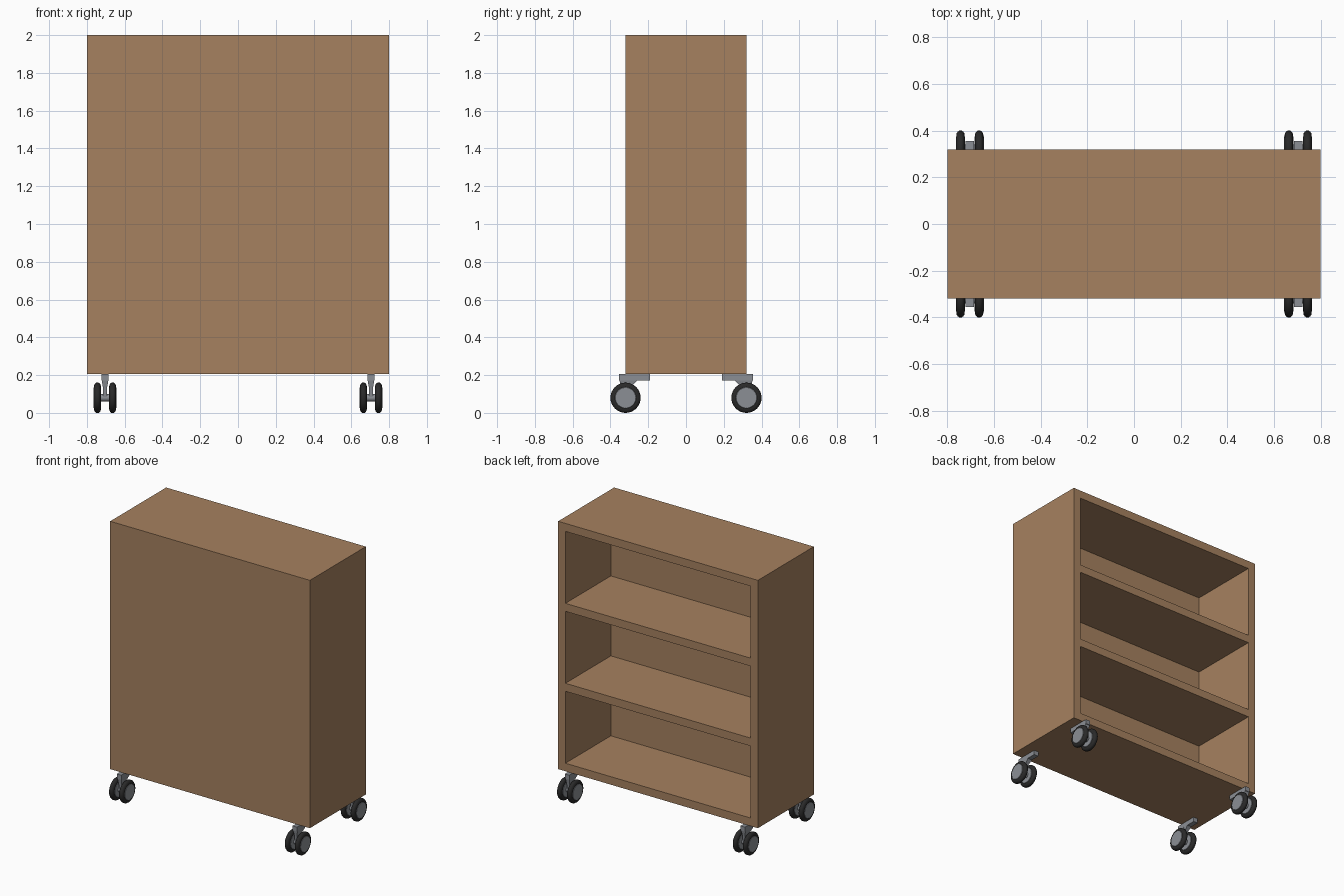
import bpy, bmesh, math
from mathutils import Matrix, Vector

if "Cube" in bpy.data.objects:
    bpy.data.objects.remove(bpy.data.objects["Cube"])


def material(name, rgb):
    m = bpy.data.materials.new(name)
    m.diffuse_color = (*rgb, 1)
    m.use_nodes = True
    m.node_tree.nodes["Principled BSDF"].inputs["Base Color"].default_value = m.diffuse_color
    return m


WOOD = material("brown wood", (0.38, 0.22, 0.115))
METAL = material("grey metal", (0.26, 0.275, 0.30))
RUBBER = material("black rubber", (0.022, 0.022, 0.022))


def finish(name, bm, mat, mirrored=True, smooth=False):
    """Turn a bmesh into an object, optionally mirrored to all four corners."""
    bmesh.ops.recalc_face_normals(bm, faces=bm.faces)
    me = bpy.data.meshes.new(name)
    bm.to_mesh(me)
    bm.free()
    me.materials.append(mat)
    ob = bpy.data.objects.new(name, me)
    bpy.context.collection.objects.link(ob)
    if smooth:
        bpy.ops.object.select_all(action='DESELECT')
        ob.select_set(True)
        bpy.context.view_layer.objects.active = ob
        bpy.ops.object.shade_smooth_by_angle(angle=math.radians(35))
    if mirrored:
        mod = ob.modifiers.new("four corners", 'MIRROR')
        mod.use_axis = (True, True, False)
        mod.use_mirror_merge = False
    return ob


def add_box(bm, lo, hi):
    lo, hi = Vector(lo), Vector(hi)
    size = hi - lo
    bmesh.ops.create_cube(bm, size=1, matrix=Matrix.Translation((lo + hi) / 2)
                          @ Matrix.Diagonal((*size, 1)))


def add_lathe(bm, profile, cx, cy, cz, n=32):
    """Revolve (x offset, radius) points about an axis along x; caps the ends."""
    rings = []
    for dx, r in profile:
        rings.append([bm.verts.new((cx + dx,
                                    cy + r * math.cos(2 * math.pi * i / n),
                                    cz + r * math.sin(2 * math.pi * i / n)))
                      for i in range(n)])
    for a, b in zip(rings, rings[1:]):
        for i in range(n):
            j = (i + 1) % n
            bm.faces.new((a[i], a[j], b[j], b[i]))
    bm.faces.new(rings[0])
    bm.faces.new(rings[-1])


# cabinet: solid block with three compartments cut in from the back
W, D, Z0, Z1, T = 0.8, 0.32, 0.205, 2.0, 0.058
bm = bmesh.new()
add_box(bm, (-W, -D, Z0), (W, D, Z1))
cabinet = finish("cabinet", bm, WOOD, mirrored=False)

bm = bmesh.new()
h = (Z1 - Z0 - 4 * T) / 3
for i in range(3):
    z = Z0 + T + i * (h + T)
    add_box(bm, (-W + T, -0.20, z), (W - T, D + 0.1, z + h))
cutter = finish("compartment_cutter", bm, WOOD, mirrored=False)
cutter.hide_render = True
cutter.hide_set(True)
cut = cabinet.modifiers.new("compartments", 'BOOLEAN')
cut.operation = 'DIFFERENCE'
cut.solver = 'EXACT'
cut.object = cutter

# casters: one corner is modelled, the mirror makes the rest
CX, CY, R = 0.704, 0.32, 0.08

tyres, hubs = bmesh.new(), bmesh.new()
for side in (-1, 1):
    wx = CX + side * 0.040
    add_lathe(tyres, [(-0.018, 0.060), (-0.017, 0.068), (-0.012, 0.076),
                      (-0.006, R), (0.006, R), (0.012, 0.076),
                      (0.017, 0.068), (0.018, 0.060)], wx, CY, R)
    add_lathe(hubs, [(-0.020, 0.054), (-0.017, 0.057),
                     (0.017, 0.057), (0.020, 0.054)], wx, CY, R)
finish("caster_tyres", tyres, RUBBER, smooth=True)
finish("caster_hubs", hubs, METAL, smooth=True)

# axle between the wheel pair
bm = bmesh.new()
add_lathe(bm, [(-0.03, 0.02), (0.03, 0.02)], CX, CY, R, 20)
finish("caster_axle", bm, METAL, smooth=True)

# mounting plate under the cabinet
bm = bmesh.new()
add_box(bm, (CX - 0.018, 0.19, 0.172), (CX + 0.018, 0.356, Z0))
finish("caster_plate", bm, METAL)

# arm from plate to axle, narrowing downwards
bm = bmesh.new()
levels = [(0.174, 0.018, 0.255, 0.352), (0.135, 0.011, 0.295, 0.345),
          (0.075, 0.010, 0.302, 0.338)]
rings = [[bm.verts.new(p) for p in ((CX - w, y0, z), (CX + w, y0, z),
                                    (CX + w, y1, z), (CX - w, y1, z))]
         for z, w, y0, y1 in levels]
for a, b in zip(rings, rings[1:]):
    for i in range(4):
        j = (i + 1) % 4
        bm.faces.new((a[i], a[j], b[j], b[i]))
bm.faces.new(rings[0])
bm.faces.new(rings[-1])
finish("caster_arm", bm, METAL)
